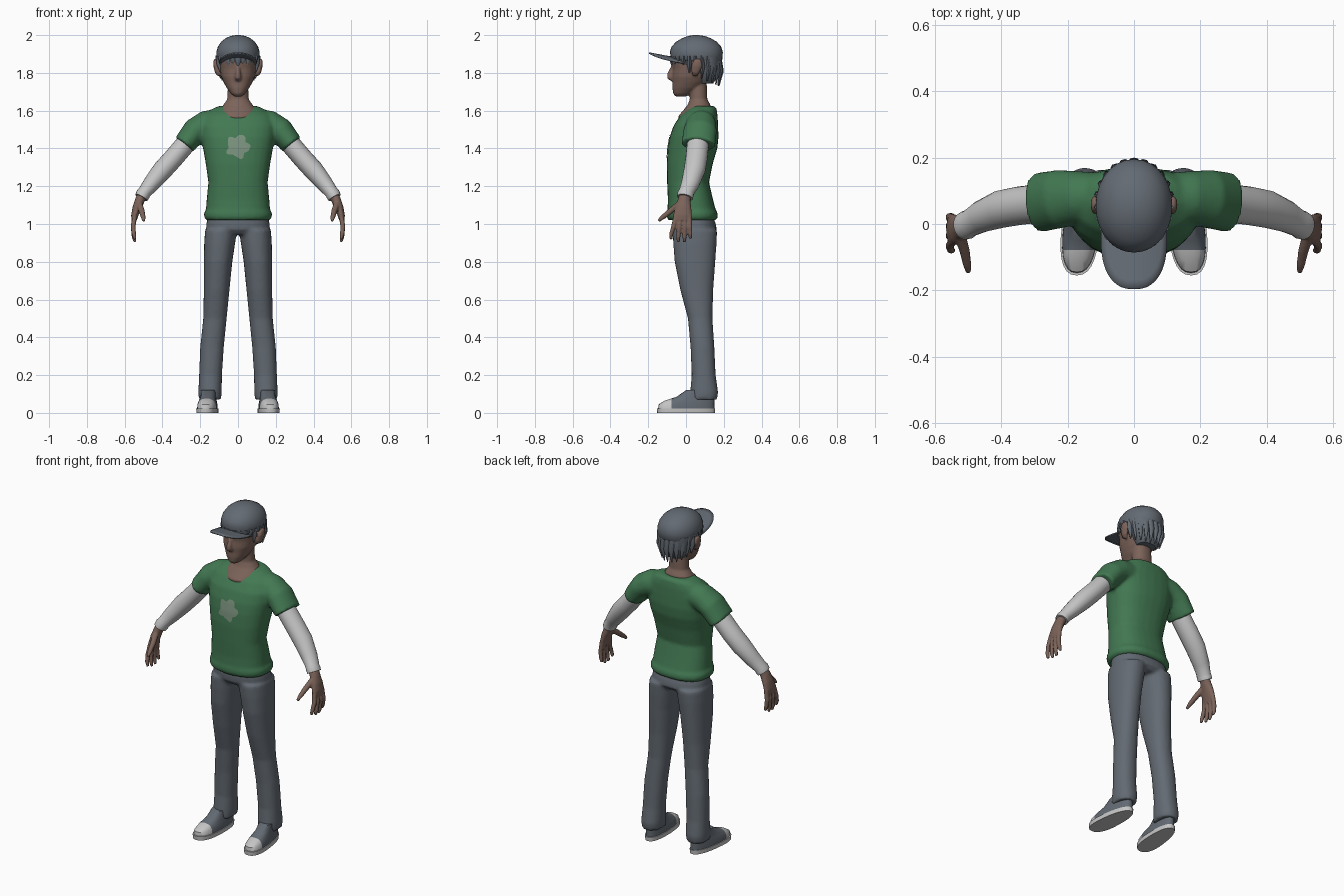
import bpy, bmesh, math
from mathutils import Vector

cube = bpy.data.objects.get("Cube")
if cube:
    bpy.data.objects.remove(cube)


def material(name, *rgb):
    m = bpy.data.materials.new(name)
    m.use_nodes = True
    m.diffuse_color = (*rgb, 1)
    bsdf = m.node_tree.nodes["Principled BSDF"]
    bsdf.inputs["Base Color"].default_value = (*rgb, 1)
    bsdf.inputs["Roughness"].default_value = 0.8
    return m


GREEN = material("shirt green", 0.055, 0.19, 0.085)
SLATE = material("slate grey", 0.125, 0.145, 0.17)
SKIN = material("brown skin", 0.2, 0.125, 0.1)
WHITE = material("off white", 0.56, 0.56, 0.56)
PALE = material("pale green", 0.2, 0.29, 0.21)


def skin_rings(bm, rings):
    """Bridge rings of points into a closed tube."""
    loops = [[bm.verts.new(p) for p in r] for r in rings]
    n = len(loops[0])
    for a, b in zip(loops, loops[1:]):
        for i in range(n):
            j = (i + 1) % n
            bm.faces.new((a[i], a[j], b[j], b[i]))
    bm.faces.new(loops[0][::-1])
    bm.faces.new(loops[-1])


def oval(c, u, v, n, power):
    pts = []
    for i in range(n):
        a = math.tau * i / n
        ca, sa = math.cos(a), math.sin(a)
        e = 2 / power
        pts.append(c + u * math.copysign(abs(ca) ** e, ca)
                   + v * math.copysign(abs(sa) ** e, sa))
    return pts


def stack(bm, rows, power=2.2, n=28):
    """Horizontal rings from rows of x min, x max, y min, y max, z."""
    skin_rings(bm, [oval(Vector(((a + b) / 2, (c + d) / 2, z)),
                         Vector(((b - a) / 2, 0, 0)), Vector((0, (d - c) / 2, 0)), n, power)
                    for a, b, c, d, z in rows])


def body(bm, rows, power=2.2):
    """Symmetric stack from rows of z, half width, y front, y back."""
    stack(bm, [(-w, w, f, b, z) for z, w, f, b in rows], power)


def limb(bm, path, side=1, n=16):
    """Tube along rows of x, y, z, radius across, radius front to back."""
    pts = [Vector((p[0] * side, p[1], p[2])) for p in path]
    rings = []
    for i, p in enumerate(path):
        t = (pts[min(i + 1, len(pts) - 1)] - pts[max(i - 1, 0)]).normalized()
        u = t.cross(Vector((0, 1, 0))).normalized()
        rings.append(oval(pts[i], u * p[3], t.cross(u) * p[4], n, 2))
    skin_rings(bm, rings)


def disc(bm, outline, place, rings=6, n=50):
    """Filled disc: outline(angle) gives a 2D point, place maps it to 3D."""
    centre = bm.verts.new(place(0, 0))
    prev = None
    for k in range(1, rings + 1):
        ring = []
        for i in range(n):
            x, y = outline(math.tau * i / n)
            ring.append(bm.verts.new(place(x * k / rings, y * k / rings)))
        for i in range(n):
            j = (i + 1) % n
            bm.faces.new((prev[i], ring[i], ring[j], prev[j]) if prev
                         else (centre, ring[i], ring[j]))
        prev = ring


def finish(name, bm, *mats, voxel=0, smooth=3):
    bmesh.ops.recalc_face_normals(bm, faces=bm.faces)
    me = bpy.data.meshes.new(name)
    bm.to_mesh(me)
    bm.free()
    ob = bpy.data.objects.new(name, me)
    bpy.context.collection.objects.link(ob)
    for m in mats:
        me.materials.append(m)
    if voxel:
        r = ob.modifiers.new("blend", 'REMESH')
        r.mode, r.voxel_size, r.use_smooth_shade = 'VOXEL', voxel, True
        s = ob.modifiers.new("soften", 'SMOOTH')
        s.factor, s.iterations = 0.5, smooth
    else:
        bpy.ops.object.select_all(action='DESELECT')
        ob.select_set(True)
        bpy.context.view_layer.objects.active = ob
        bpy.ops.object.shade_smooth_by_angle(angle=math.radians(45))
    return ob


# Shirt: torso with short sleeves
bm = bmesh.new()
body(bm, [(1.02, .168, -.092, .158), (1.035, .18, -.102, .17), (1.06, .18, -.102, .167),
          (1.075, .17, -.098, .157), (1.13, .166, -.096, .143), (1.22, .157, -.1, .122),
          (1.32, .171, -.102, .142), (1.4, .185, -.097, .166), (1.46, .195, -.087, .172),
          (1.52, .2, -.066, .17), (1.575, .18, -.03, .167), (1.61, .135, .01, .162),
          (1.625, .1, .035, .15)], 2.4)
for s in (1, -1):
    limb(bm, [(.1, .085, 1.535, .075, .07), (.17, .08, 1.525, .075, .08),
              (.225, .075, 1.495, .069, .088), (.285, .065, 1.42, .06, .09)], s, 24)
shirt = finish("shirt", bm, GREEN, voxel=.01)

# Emblem patch wrapped on the chest
bm = bmesh.new()


def splash(a):
    r = .058 + .009 * math.cos(5 * a + .4) + .003 * math.sin(9 * a)
    return r * math.cos(a), r * math.sin(a)


disc(bm, splash, lambda x, z: (x, -.3, 1.41 + z))
emblem = finish("chest_patch", bm, PALE)
wrap = emblem.modifiers.new("wrap", 'SHRINKWRAP')
wrap.target, wrap.wrap_method, wrap.wrap_mode = shirt, 'PROJECT', 'ABOVE_SURFACE'
wrap.use_project_y, wrap.use_negative_direction = True, True
wrap.offset = .003

# Trousers: hips and two legs
bm = bmesh.new()
body(bm, [(1.06, .155, -.07, .135), (1.0, .168, -.074, .158),
          (.97, .168, -.072, .163), (.945, .12, -.05, .14)], 2.3)
for s in (1, -1):
    rows = [(.004, .174, -.07, .165, .97), (.015, .179, -.068, .162, .9),
            (.03, .181, -.06, .155, .8), (.045, .181, -.03, .144, .65),
            (.06, .184, .01, .14, .5), (.075, .2, .024, .15, .35),
            (.085, .206, .03, .157, .2), (.086, .21, .022, .17, .11), (.09, .208, .02, .165, .07)]
    stack(bm, [(min(s * a, s * b), max(s * a, s * b), f, k, z) for a, b, f, k, z in rows])
finish("trousers", bm, SLATE, voxel=.01)

# Head with neck, nose and ears
bm = bmesh.new()
body(bm, [(1.675, .02, -.055, 0), (1.69, .038, -.068, .03), (1.72, .06, -.072, .08),
          (1.75, .076, -.071, .11), (1.78, .089, -.073, .13), (1.82, .095, -.07, .14),
          (1.86, .099, -.077, .15), (1.9, .099, -.077, .15), (1.95, .075, -.045, .13)])
body(bm, [(1.545, .07, -.035, .1), (1.57, .09, -.042, .11), (1.6, .1, -.016, .13),
          (1.63, .078, .008, .13), (1.66, .057, .02, .113), (1.74, .053, .02, .11)])
limb(bm, [(0, -.066, 1.84, .009, .01), (0, -.08, 1.79, .015, .021),
          (0, -.08, 1.778, .018, .022), (0, -.07, 1.763, .014, .012)])
for s in (1, -1):
    limb(bm, [(.1, .045, 1.785, .008, .012), (.11, .05, 1.805, .013, .022),
              (.116, .058, 1.84, .015, .03), (.118, .062, 1.865, .012, .022),
              (.116, .062, 1.875, .006, .012)], s)
finish("head", bm, SKIN, voxel=.006)

# Hair: back of the head, with locks hanging below the cap
bm = bmesh.new()
body(bm, [(1.745, .055, .06, .145), (1.775, .082, .055, .165),
          (1.82, .1, .05, .18), (1.885, .106, .0, .186)])
for i in range(24):
    a = math.tau * i / 24
    front = math.cos(a)
    x, y = .099 * math.sin(a), .05 - .124 * front
    tip = 1.835 + .012 * (i % 2) if front > .4 else 1.8 if front > 0 else 1.785 + .055 * front
    out = 1.08 if front < 0 else 1
    limb(bm, [(x, y, 1.89, .02, .012), (x * out, y * out, (1.89 + tip) / 2, .017, .012),
              (x * .97, y, tip, .002, .003)], 1, 8)
finish("hair", bm, SLATE)

# Cap crown, button and brim
bm = bmesh.new()
body(bm, [(1.862, .108, -.058, .185), (1.872, .115, -.077, .193), (1.91, .115, -.086, .195),
          (1.94, .106, -.076, .186), (1.965, .089, -.052, .163), (1.984, .065, -.02, .13),
          (1.995, .04, .01, .1), (2.0, .012, .04, .068)], 2.05)
finish("cap_crown", bm, SLATE)
bm = bmesh.new()


def brim_edge(a):
    p = oval(Vector(), Vector((.1, 0, 0)), Vector((0, .16, 0)), 4, 2)
    c, s = math.cos(a), math.sin(a)
    x = p[0].x * math.copysign(abs(c) ** .8, c)
    return x, min(p[1].y * math.copysign(abs(s) ** .8, s), .05)


disc(bm, brim_edge, lambda x, y: (x, y - .035, 1.872 + .19 * (.035 - y) - 2 * x * x))
brim = finish("cap_brim", bm, SLATE)
brim.modifiers.new("thickness", 'SOLIDIFY').thickness = .007

for s, side in ((1, "left"), (-1, "right")):
    # Long undersleeve with cuff
    bm = bmesh.new()
    limb(bm, [(.24, .065, 1.47, .05, .056), (.285, .062, 1.415, .053, .058),
              (.345, .055, 1.345, .053, .058), (.4, .045, 1.285, .053, .057),
              (.46, .022, 1.212, .044, .048), (.495, .002, 1.168, .036, .041),
              (.502, -.002, 1.158, .038, .044), (.512, -.006, 1.14, .036, .042)], s, 20)
    finish(side + "_undersleeve", bm, WHITE)

    # Hand with four fingers and a thumb
    bm = bmesh.new()
    limb(bm, [(.503, -.003, 1.16, .026, .03), (.52, -.01, 1.125, .026, .034),
              (.536, -.015, 1.085, .023, .044), (.547, -.018, 1.045, .019, .05),
              (.551, -.019, 1.018, .014, .045)], s)
    for base, tip, low in ((.018, .023, .925), (-.006, -.008, .908),
                           (-.03, -.041, .908), (-.053, -.079, .922)):
        limb(bm, [(.547, base, 1.045, .013, .013), (.555, (base + tip) / 2, .985, .013, .013),
                  (.551, tip, low + .022, .012, .011), (.545, tip, low - .003, .008, .008)], s, 10)
    limb(bm, [(.525, -.03, 1.11, .018, .018), (.51, -.08, 1.07, .016, .016),
              (.502, -.122, 1.037, .013, .013), (.498, -.146, 1.017, .008, .008)], s, 10)
    finish(side + "_hand", bm, SKIN, voxel=.005, smooth=2)

    # Shoe: rubber sole and upper with a pale toe cap
    for part, rows in (("sole", [(.059, -.153, .153, 0), (.06, -.155, .155, .024)]),
                       ("shoe", [(.055, -.148, .15, .02), (.054, -.145, .15, .045),
                                 (.049, -.115, .15, .064), (.044, -.05, .15, .085),
                                 (.044, .0, .145, .12)])):
        bm = bmesh.new()
        stack(bm, [(-w, w, f, b, z) for w, f, b, z in rows], 2.4)
        for v in bm.verts:
            v.co.x = s * (.16 + v.co.x * (.94 - .8 * v.co.y) - .08 * v.co.y)
        if part == "shoe":
            bmesh.ops.bisect_plane(bm, geom=bm.verts[:] + bm.edges[:] + bm.faces[:],
                                   plane_co=(0, -.078, 0), plane_no=(0, 1, 0))
            for f in bm.faces:
                f.material_index = int(f.calc_center_median().y < -.078)
            finish(side + "_shoe", bm, SLATE, WHITE)
        else:
            finish(side + "_sole", bm, WHITE)
